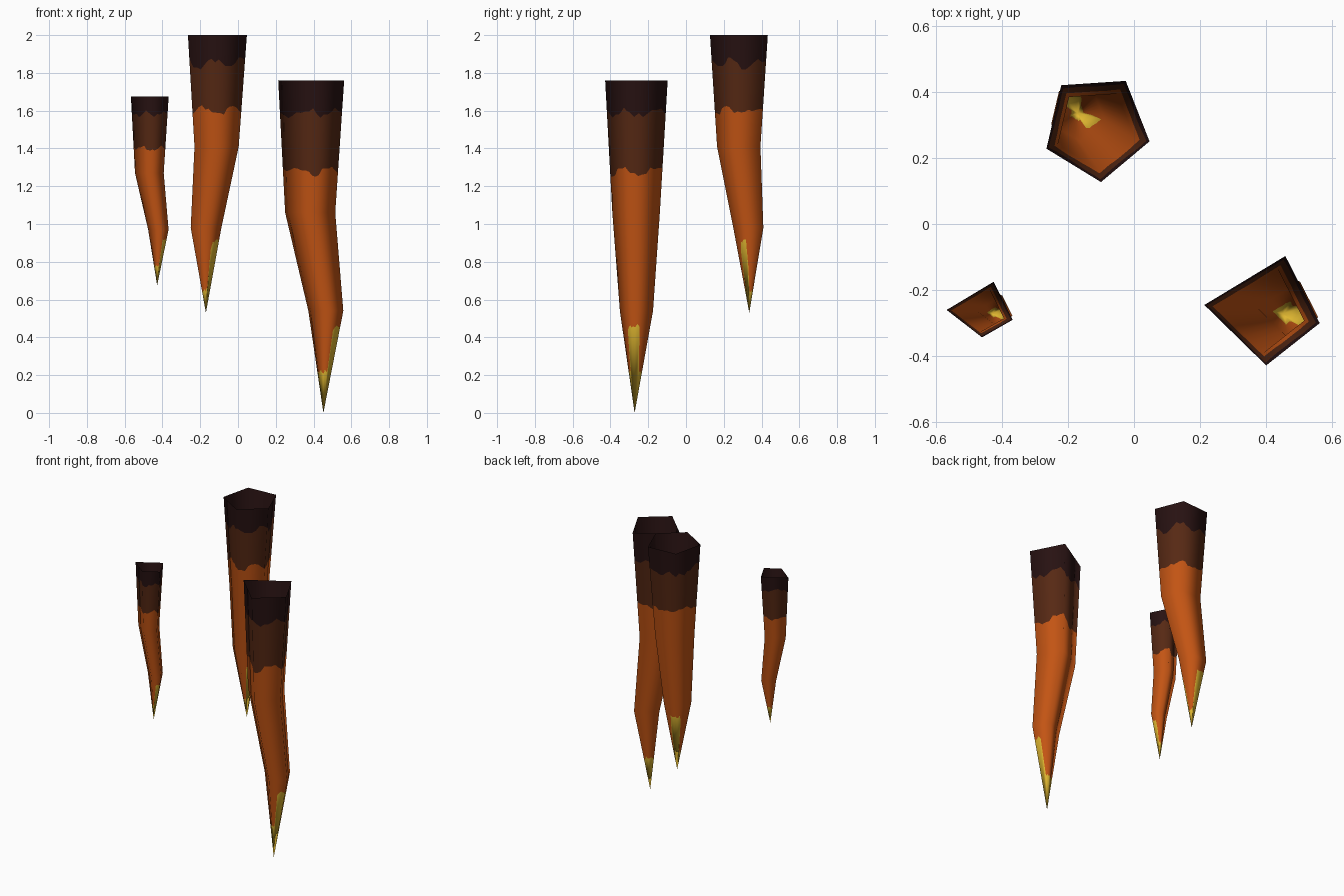
import bpy, math, random
from mathutils import Vector

if "Cube" in bpy.data.objects:
    bpy.data.objects.remove(bpy.data.objects["Cube"])

random.seed(4)
COLS = 8  # columns per flat side, so the colour borders can be ragged


def material(name, rgb):
    m = bpy.data.materials.new(name)
    m.diffuse_color = (*rgb, 1)
    m.use_nodes = True
    m.node_tree.nodes["Principled BSDF"].inputs["Base Color"].default_value = m.diffuse_color
    return m


MATS = [material("dark_root", (0.021, 0.006, 0.006)),
        material("brown_band", (0.095, 0.022, 0.007)),
        material("orange_body", (0.55, 0.09, 0.007)),
        material("yellow_tip", (0.74, 0.47, 0.03))]


def spike(name, outline, rings, tip, dark_z, brown_z, low, high, lobes):
    """Open-topped bent spike. rings: (z, scale, centre x, centre y);
    lobes: (direction, half width) in degrees where the yellow climbs."""
    pts = [Vector(p) for p in outline]
    n = len(pts)
    mid = sum(pts, Vector((0, 0))) / n
    offs = [p - mid for p in pts]
    levels = [(rings[0][0], 1, mid.x, mid.y)] + rings[1:] + [(tip[2], 0, tip[0], tip[1])]

    def section(z):
        for a, b in zip(levels, levels[1:]):
            if z >= b[0] - 1e-6:
                t = (a[0] - z) / (a[0] - b[0])
                return [a[i] + (b[i] - a[i]) * t for i in (1, 2, 3)]

    total = n * COLS
    size = rings[0][1]
    verts, normals, faces, mats = [], [], [], []
    wob = [random.uniform(-1, 1) for _ in range(total)]
    for c in range(total):
        i, t = divmod(c, COLS)
        t /= COLS
        off = offs[i].lerp(offs[(i + 1) % n], t)
        nrm = offs[i].normalized().lerp(offs[(i + 1) % n].normalized(), t).normalized()
        ang = math.degrees(math.atan2(off.y, off.x))
        # ragged borders between the colours
        w1 = size * (0.022 * math.sin(c * 0.8) + 0.018 * wob[c])
        w2 = size * (0.018 * math.sin(c * 0.65 + 2) + 0.014 * wob[(c + 3) % total])
        up = 0
        for d, half in lobes:
            dist = abs((ang - d + 180) % 360 - 180)
            up = max(up, min(1, max(0, (half + 6 - dist) / 12)))
        yellow = low + (high - low) * up + 0.012 * size * wob[c]
        for z in (rings[0][0], dark_z + w1, brown_z + w2, rings[1][0], rings[2][0], yellow):
            s, x, y = section(z)
            verts.append((x + off.x * s, y + off.y * s, z))
            normals.append(Vector((nrm.x, nrm.y, -0.12)).normalized())
    verts.append(tip)
    normals.append(Vector((0, 0, -1)))
    for c in range(total):
        a, b = c * 6, (c + 1) % total * 6
        for r, m in enumerate((0, 1, 2, 2, 2)):
            faces.append((a + r, b + r, b + r + 1, a + r + 1))
            mats.append(m)
        faces.append((a + 5, b + 5, len(verts) - 1))
        mats.append(3)

    me = bpy.data.meshes.new(name)
    me.from_pydata(verts, [], faces)
    for m in MATS:
        me.materials.append(m)
    for p, m in zip(me.polygons, mats):
        p.material_index = m
        p.use_smooth = True
    # soft shading around the few-sided outline
    me.normals_split_custom_set_from_vertices(normals)
    bpy.context.collection.objects.link(bpy.data.objects.new(name, me))


# tall five-sided spike at the back
spike("tall_spike",
      [(-0.22, 0.42), (-0.025, 0.433), (0.047, 0.25), (-0.10, 0.127), (-0.265, 0.228)],
      [(2.0, 1, 0, 0), (1.41, 0.75, -0.116, 0.288), (0.98, 0.52, -0.171, 0.336)],
      (-0.17, 0.335, 0.53), 1.85, 1.60, 0.65, 0.91, [(-36, 28), (112, 38)])

# wide four-sided spike at the right
spike("wide_spike",
      [(0.213, -0.245), (0.458, -0.097), (0.562, -0.30), (0.40, -0.428)],
      [(1.76, 1, 0, 0), (1.06, 0.76, 0.398, -0.268), (0.54, 0.53, 0.476, -0.265)],
      (0.452, -0.272, 0.0), 1.59, 1.28, 0.22, 0.46, [(-13, 45)])

# small four-sided spike at the left
spike("small_spike",
      [(-0.567, -0.26), (-0.425, -0.175), (-0.367, -0.29), (-0.46, -0.343)],
      [(1.675, 0.57, 0, 0), (1.27, 0.76, -0.46, -0.268), (0.97, 0.54, -0.415, -0.266)],
      (-0.428, -0.27, 0.675), 1.585, 1.40, 0.78, 0.92, [(-13, 45)])
